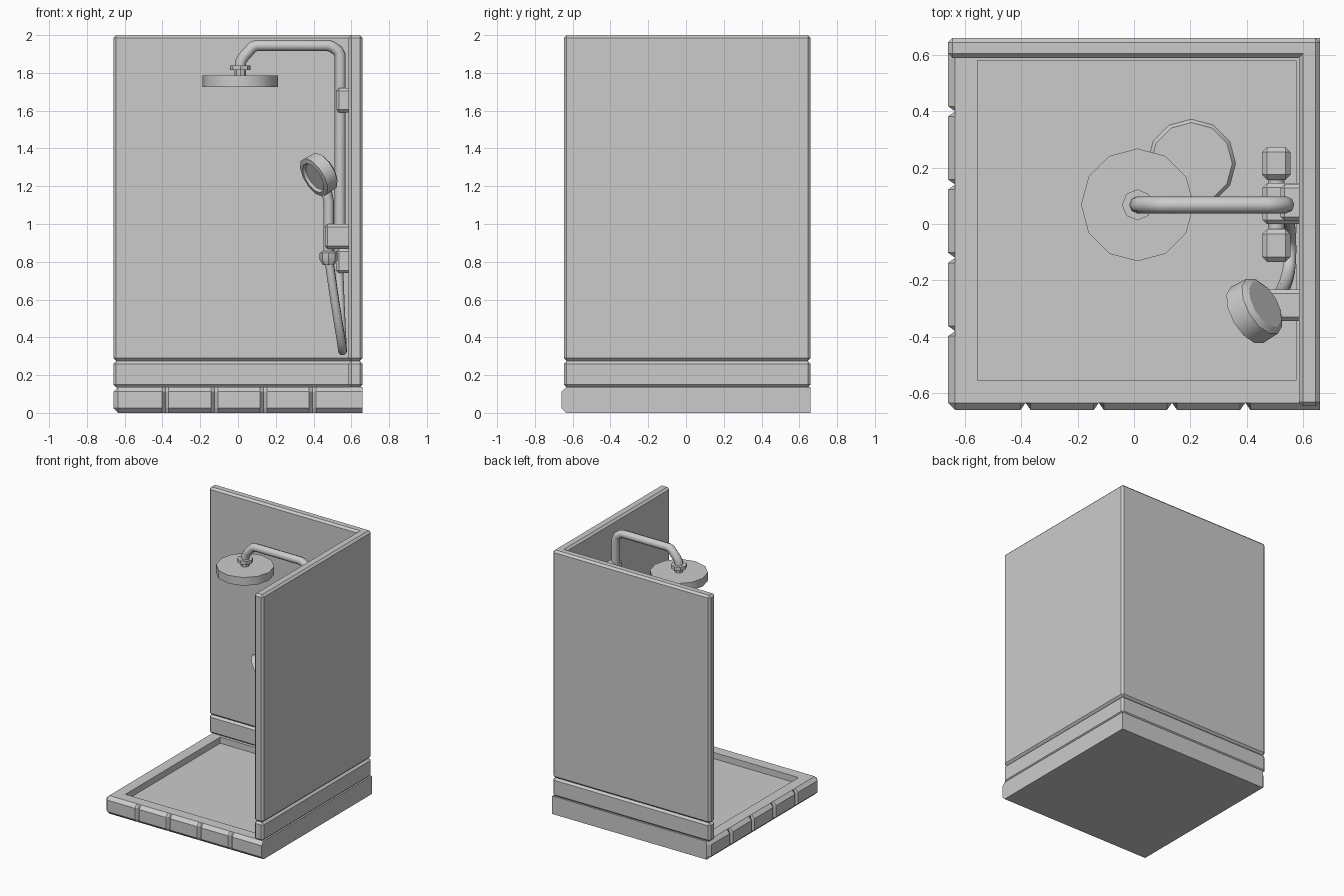
import bpy, bmesh, math
from mathutils import Vector

old = bpy.data.objects.get("Cube")
if old:
    bpy.data.objects.remove(old, do_unlink=True)

grey = bpy.data.materials.new("plain_grey")
grey.use_nodes = True
GREY = (0.6, 0.6, 0.6, 1)
grey.diffuse_color = GREY
grey.node_tree.nodes["Principled BSDF"].inputs["Base Color"].default_value = GREY


def finish(name, bm, smooth=False):
    bmesh.ops.recalc_face_normals(bm, faces=bm.faces)
    mesh = bpy.data.meshes.new(name)
    bm.to_mesh(mesh)
    bm.free()
    mesh.materials.append(grey)
    ob = bpy.data.objects.new(name, mesh)
    bpy.context.collection.objects.link(ob)
    if smooth:
        bpy.ops.object.select_all(action='DESELECT')
        ob.select_set(True)
        bpy.context.view_layer.objects.active = ob
        bpy.ops.object.shade_smooth_by_angle(angle=math.radians(35))
    return ob


def prism(name, outline, z0, z1, chamfer):
    """Extruded outline with all outward edges chamfered."""
    bm = bmesh.new()
    face = bm.faces.new([bm.verts.new((x, y, z0)) for x, y in outline])
    top = bmesh.ops.extrude_face_region(bm, geom=[face], use_keep_orig=True)
    verts = [g for g in top["geom"] if isinstance(g, bmesh.types.BMVert)]
    bmesh.ops.translate(bm, verts=verts, vec=(0, 0, z1 - z0))
    bmesh.ops.recalc_face_normals(bm, faces=bm.faces)
    edges = [e for e in bm.edges if e.is_convex]
    bmesh.ops.bevel(bm, geom=edges, offset=chamfer, segments=1, affect='EDGES')
    return finish(name, bm)


def block(name, x0, x1, y0, y1, z0, z1, chamfer=0.015):
    return prism(name, [(x0, y0), (x1, y0), (x1, y1), (x0, y1)], z0, z1, chamfer)


def turned(name, profile, base, axis=(0, 0, 1), sides=12):
    """Lathe (radius, height) pairs about an axis starting at base."""
    bm = bmesh.new()
    rot = Vector(axis).to_track_quat('Z', 'Y')
    rings = []
    for r, h in profile:
        angles = [math.tau * i / sides for i in range(sides)]
        rings.append([bm.verts.new(Vector(base) + rot @ Vector(
            (r * math.cos(a), r * math.sin(a), h))) for a in angles])
    for a, b in zip(rings, rings[1:]):
        for i in range(sides):
            j = (i + 1) % sides
            bm.faces.new((a[i], a[j], b[j], b[i]))
    bm.faces.new(rings[0])
    bm.faces.new(rings[-1])
    return finish(name, bm, True)


def tube(name, points, radius, spline='POLY', sides_step=2):
    """Round pipe along a path."""
    cu = bpy.data.curves.new(name, 'CURVE')
    cu.dimensions = '3D'
    cu.bevel_depth = radius
    cu.bevel_resolution = sides_step
    cu.use_fill_caps = True
    cu.resolution_u = 5
    sp = cu.splines.new(spline)
    sp.points.add(len(points) - 1)
    for p, co in zip(sp.points, points):
        p.co = (*co, 1)
    if spline == 'NURBS':
        sp.use_endpoint_u = True
        sp.order_u = 4
    sp.use_smooth = True
    cu.materials.append(grey)
    ob = bpy.data.objects.new(name, cu)
    bpy.context.collection.objects.link(ob)
    return ob


# Tray: notched outline on the front and left, chamfered kerb, sunken floor
H, C, RIM, FLOOR = 0.66, 0.025, 0.137, 0.09
front = [(-H + C, -H)]
for i in range(4):
    n = -0.385 + 0.26 * i
    front += [(n - 0.018, -H), (n, -H + C), (n + 0.018, -H)]
left = [(-H, -H + C)]
for i in range(4):
    n = -0.38 + 0.26 * i
    left += [(-H, n - 0.018), (-H + C, n), (-H, n + 0.018)]
outline = front + [(H, -H), (H, H), (-H + C, H), (-H, H - C)] + left[::-1]

bm = bmesh.new()
loops = []
for z, lim in ((0, H - C), (C, H), (RIM - C, H), (RIM, H - C)):
    ring = [(max(x, -lim), max(y, -lim), z) for x, y in outline]
    loops.append([bm.verts.new(p) for p in ring])
count = len(outline)
for a, b in zip(loops, loops[1:]):
    for i in range(count):
        j = (i + 1) % count
        bm.faces.new((a[i], a[j], b[j], b[i]))
bm.faces.new(loops[0])
well = [(-0.555, -0.555), (0.575, -0.555), (0.575, 0.58), (-0.555, 0.58)]
upper = [bm.verts.new((x, y, RIM)) for x, y in well]
lower = [bm.verts.new((x, y, FLOOR)) for x, y in well]
for i in range(4):
    j = (i + 1) % 4
    bm.faces.new((upper[i], upper[j], lower[j], lower[i]))
bm.faces.new(lower)
# Kerb top between the outer edge and the well
rim_edges = [bm.edges.get((r[i], r[(i + 1) % len(r)]))
             for r in (loops[-1], upper) for i in range(len(r))]
bmesh.ops.triangle_fill(bm, edges=rim_edges, use_beauty=True)
bmesh.ops.remove_doubles(bm, verts=bm.verts, dist=0.0001)
finish("shower_tray", bm)

turned("drain_cover", [(0.157, 0), (0.145, 0.015)], (0.204, 0.215, FLOOR))

# Walls: L-shaped skirting course and tall panel
corner = [(-H, 0.59), (0.585, 0.59), (0.585, -0.647), (H, -0.647), (H, H), (-H, H)]
prism("wall_skirting", corner, 0.135, 0.275, 0.015)
prism("wall_panels", corner, 0.275, 2.0, 0.015)

# Overhead shower
PY = 0.068
tube("riser_pipe", [(0.54, PY, 0.85), (0.54, PY, 1.895), (0.528, PY, 1.918),
                    (0.495, PY, 1.94), (0.475, PY, 1.945), (0.1, PY, 1.945),
                    (0.078, PY, 1.938), (0.03, PY, 1.885), (0.015, PY, 1.86),
                    (0.012, PY, 1.82)], 0.03)
turned("rain_head", [(0.2, 0), (0.2, 0.062)], (0.012, PY, 1.724))
turned("rain_head_neck", [(0.03, 0), (0.03, 0.03), (0.055, 0.03), (0.055, 0.056)],
       (0.012, PY, 1.784), sides=8)

# Pipe brackets and mixer with its two knobs
for label, z in (("upper", 1.59), ("lower", 0.74)):
    block(label + "_pipe_bracket", 0.52, 0.6, 0.01, 0.142, z, z + 0.13)
block("mixer_body", 0.457, 0.6, 0.0, 0.145, 0.868, 1.0)
for label, y in (("back", 0.157), ("front", -0.135)):
    block(label + "_knob", 0.455, 0.555, y, y + 0.117, 0.875, 0.993, 0.018)
tube("knob_spindle", [(0.505, -0.05, 0.934), (0.505, 0.2, 0.934)], 0.03)

# Hand shower in its holder
HX, HY = 0.48, -0.29
block("hand_shower_holder", 0.46, 0.6, -0.345, -0.232, 0.868, 1.0)
tube("hand_shower_handle", [(HX, HY, 0.83), (HX, HY, 1.12), (0.455, -0.3, 1.24)], 0.028)
turned("handle_collar", [(0.03, -0.03), (0.048, 0), (0.048, 0.035), (0.03, 0.045)],
       (HX, HY, 0.812), sides=8)
face_dir = Vector((-0.76, -0.44, -0.47)).normalized()
turned("hand_shower_head",
       [(0.09, -0.045), (0.112, -0.03), (0.115, 0.04), (0.088, 0.045), (0.078, 0.03)],
       Vector((0.432, -0.305, 1.265)), face_dir)
tube("hose", [(0.535, 0.05, 0.76), (0.54, 0.04, 0.6), (0.552, 0.0, 0.36),
              (0.555, -0.1, 0.31), (0.55, -0.2, 0.37), (0.51, -0.27, 0.6),
              (HX, HY, 0.82)], 0.024, 'NURBS')
